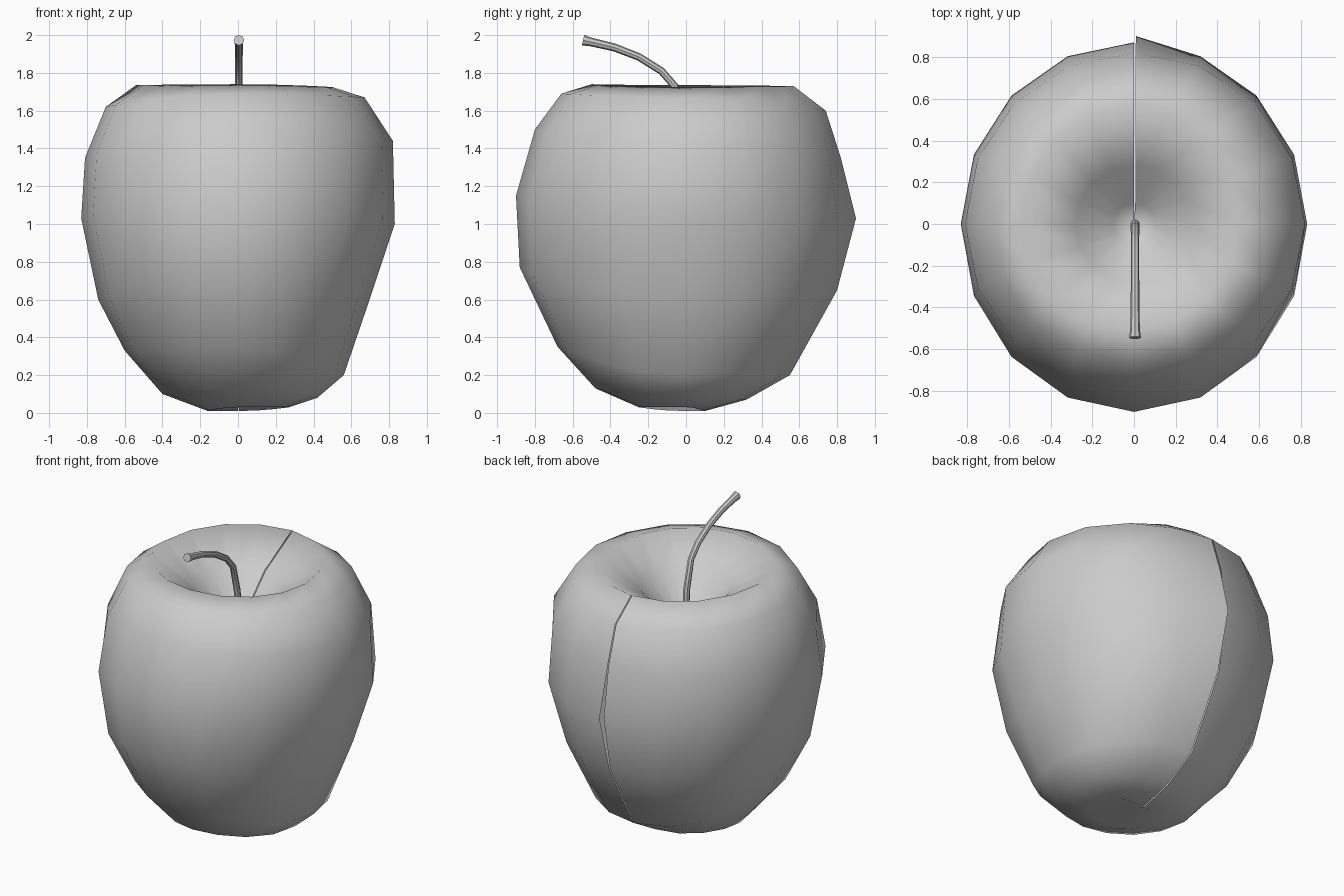
import bpy, bmesh
from math import sin, cos, pi

if "Cube" in bpy.data.objects:
    bpy.data.objects.remove(bpy.data.objects["Cube"])

SIDES = 16
# Outer (radius, height) profiles, bottom to rim, one per compass direction
LEFT = [(.16, .01), (.40, .10), (.60, .33), (.74, .60), (.83, 1.03), (.81, 1.35), (.70, 1.62), (.54, 1.735)]
RIGHT = [(.27, .03), (.42, .08), (.56, .20), (.69, .58), (.83, 1.0), (.82, 1.44), (.67, 1.67), (.50, 1.725)]
FRONT = [(.25, .03), (.48, .13), (.68, .35), (.88, .77), (.90, 1.15), (.80, 1.50), (.66, 1.69), (.50, 1.74)]
BACK = [(.10, .01), (.32, .07), (.55, .20), (.80, .65), (.87, 1.02), (.82, 1.35), (.74, 1.60), (.57, 1.73)]
HOLLOW = [(.28, 1.57), (.10, 1.39)]   # dimple around the stem
BOTTOM_Z, DIMPLE_Z = .06, 1.34


def column(angle):
    """Points of the skin from bottom to dimple at one angle."""
    c, s = cos(angle), sin(angle)
    px = (RIGHT if c >= 0 else LEFT) + HOLLOW
    py = (BACK if s >= 0 else FRONT) + HOLLOW
    return [(rx * c, ry * s, zx * c * c + zy * s * s)
            for (rx, zx), (ry, zy) in zip(px, py)]


# Apple body: open strip of columns meeting at a loose seam on the back
bm = bmesh.new()
cols = []
for i in range(SIDES + 1):
    pts = column(pi / 2 + 2 * pi * i / SIDES)
    if i == SIDES:                      # right seam edge, with its small flared lip
        pts = [(x + .006, y, z) for x, y, z in pts]
        pts[4] = (.01, .90, 1.03)
    cols.append([bm.verts.new(p) for p in pts])
low = bm.verts.new((0, 0, BOTTOM_Z))
deep = bm.verts.new((0, 0, DIMPLE_Z))
for a, b in zip(cols, cols[1:]):
    bm.faces.new((low, b[0], a[0]))
    for j in range(len(a) - 1):
        bm.faces.new((a[j], b[j], b[j + 1], a[j + 1]))
    bm.faces.new((a[-1], b[-1], deep))
for f in bm.faces:
    f.smooth = True
mesh = bpy.data.meshes.new("apple_body")
bm.to_mesh(mesh)
bm.free()
body = bpy.data.objects.new("apple_body", mesh)
bpy.context.collection.objects.link(body)

# Stem: bent tube with a flared tip, (y, z, radius)
PATH = [(0, 1.33, .022), (-.015, 1.55, .021), (-.06, 1.73, .02), (-.13, 1.81, .02),
        (-.25, 1.885, .02), (-.38, 1.935, .021), (-.50, 1.963, .023), (-.545, 1.973, .028)]
curve = bpy.data.curves.new("stem", 'CURVE')
curve.dimensions = '3D'
curve.bevel_depth = 1.0
curve.bevel_resolution = 2
curve.use_fill_caps = True
spline = curve.splines.new('POLY')
spline.points.add(len(PATH) - 1)
for p, (y, z, r) in zip(spline.points, PATH):
    p.co = (0.005, y, z, 1)
    p.radius = r
stem = bpy.data.objects.new("stem", curve)
bpy.context.collection.objects.link(stem)
bpy.context.view_layer.objects.active = stem
stem.select_set(True)
bpy.ops.object.convert(target='MESH')
bpy.ops.object.shade_smooth_by_angle()
